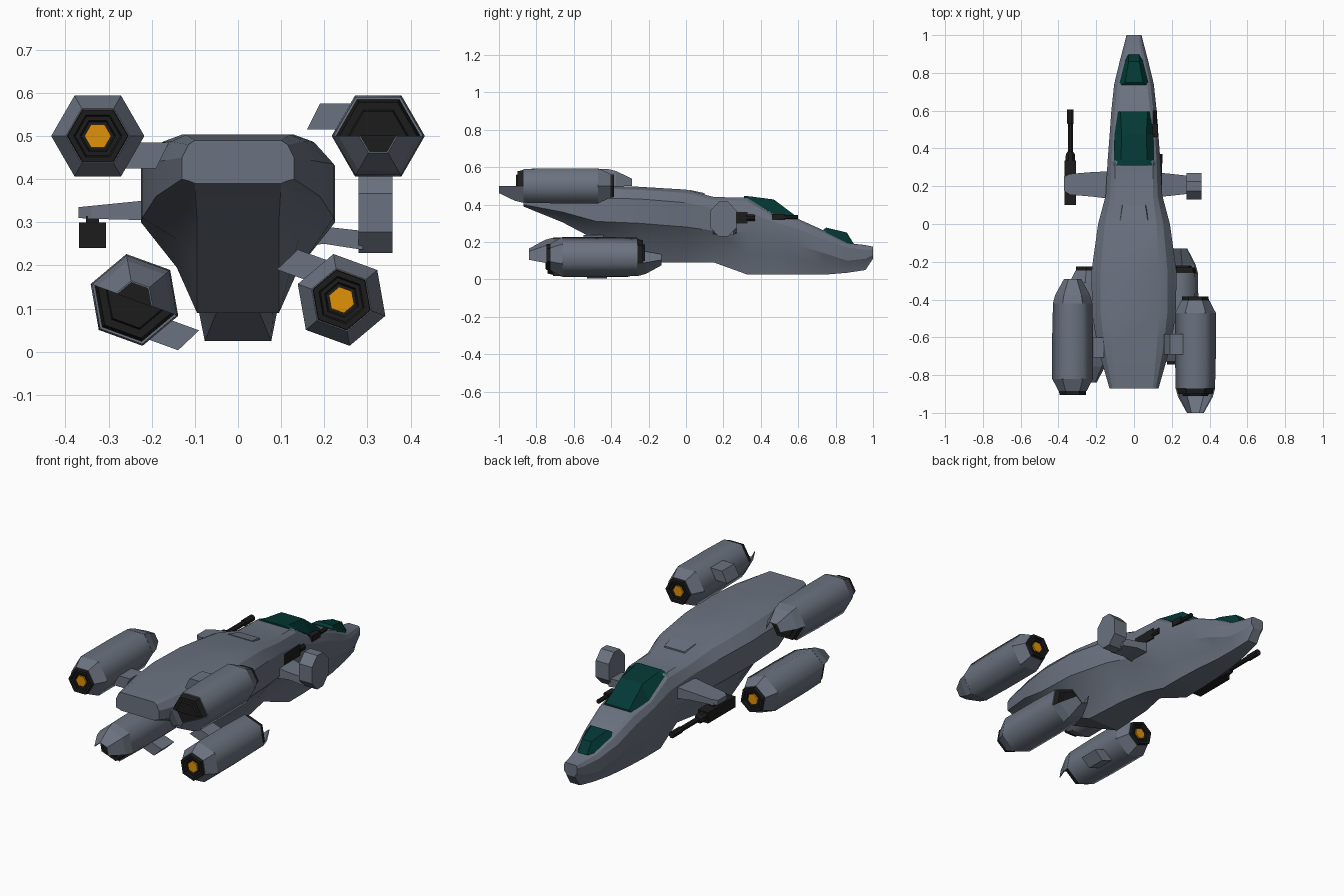
import bpy, bmesh, math
from mathutils import Vector

if "Cube" in bpy.data.objects:
    bpy.data.objects.remove(bpy.data.objects["Cube"])


def material(name, rgb):
    m = bpy.data.materials.new(name)
    m.diffuse_color = (*rgb, 1)
    m.use_nodes = True
    m.node_tree.nodes["Principled BSDF"].inputs["Base Color"].default_value = m.diffuse_color
    return m


GREY = material("hull grey", (0.147, 0.17, 0.215))
DARK = material("gunmetal black", (0.012, 0.012, 0.012))
TEAL = material("teal glass", (0.001, 0.04, 0.036))
ORANGE = material("orange glow", (0.75, 0.29, 0.002))


def loft(name, rings, mat, smooth=0, xf=None, body_only=False):
    """Skin equal-length closed rings of points and cap both ends."""
    bm = bmesh.new()
    vs = [[bm.verts.new(xf(Vector(p)) if xf else p) for p in r] for r in rings]
    n = len(rings[0])
    for a, b in zip(vs, vs[1:]):
        for i in range(n):
            j = (i + 1) % n
            bm.faces.new((a[i], a[j], b[j], b[i]))
    bm.faces.new(vs[0])
    bm.faces.new(vs[-1][::-1])
    bmesh.ops.recalc_face_normals(bm, faces=bm.faces)
    bm.normal_update()
    if smooth:
        for f in bm.faces:
            f.smooth = not body_only or abs(f.normal.y) < 0.06
        for e in bm.edges:
            e.smooth = e.calc_face_angle(0) < math.radians(smooth)
    me = bpy.data.meshes.new(name)
    bm.to_mesh(me)
    bm.free()
    me.materials.append(mat)
    ob = bpy.data.objects.new(name, me)
    bpy.context.collection.objects.link(ob)
    return ob


def arc(r, y, n=6, a0=0.0, a1=360.0, closed=True, cx=0.0, cz=0.0):
    """Points on a polygon round the y axis."""
    k = n if closed else n + 1
    out = []
    for i in range(k):
        a = math.radians(a0 + (a1 - a0) * i / n)
        out.append((cx + r * math.cos(a), y, cz + r * math.sin(a)))
    return out


def box(name, x, y, z, mat):
    ring = lambda yy: [(x[0], yy, z[0]), (x[1], yy, z[0]), (x[1], yy, z[1]), (x[0], yy, z[1])]
    return loft(name, [ring(y[0]), ring(y[1])], mat)


def tube(name, x, z, steps, mat, n=8):
    return loft(name, [arc(r, y, n, 22.5, 382.5, cx=x, cz=z) for y, r in steps], mat)


# Fuselage: y, top half width, top z, half width, side top z, side low z, bottom half width, bottom z
HULL = [
    (-0.87, .10, .490, .130, .450, .400, .100, .390),
    (-0.66, .12, .503, .190, .440, .360, .095, .305),
    (-0.48, .13, .503, .222, .435, .310, .095, .210),
    (-0.25, .13, .495, .225, .430, .300, .095, .090),
    (0.00, .12, .480, .190, .410, .280, .080, .090),
    (0.15, .10, .440, .150, .380, .260, .050, .090),
    (0.33, .10, .437, .140, .360, .250, .077, .025),
    (0.46, .095, .350, .130, .310, .220, .077, .025),
    (0.60, .085, .323, .120, .270, .180, .070, .025),
    (0.74, .07, .260, .105, .210, .140, .055, .025),
    (0.86, .045, .195, .076, .170, .100, .042, .035),
    (0.96, .03, .183, .050, .158, .110, .030, .050),
    (1.00, .03, .175, .040, .160, .130, .025, .110),
]
rings = []
for y, wt, zt, w, zh, zl, wb, zb in HULL:
    half = [(wt, zt), (wt + (w - wt) * .5, zt - (zt - zh) * .25), (w, zh), (w, zl),
            (wb + (w - wb) * .36, zb + (zl - zb) * .5), (wb, zb)]
    rings.append([(x, y, z) for x, z in half] + [(-x, y, z) for x, z in half[::-1]])
loft("fuselage", rings, GREY, smooth=22)


# Canopies and dorsal vent: y, base half width, base z, top half width, top z
def bubble(name, rows, mat):
    loft(name, [[(b, y, zb), (t, y, zt), (-t, y, zt), (-b, y, zb)] for y, b, zb, t, zt in rows], mat)


bubble("main_canopy", [(.31, .108, .433, .07, .446), (.34, .107, .428, .07, .444),
                       (.47, .104, .346, .065, .427), (.595, .085, .322, .072, .333)], TEAL)
bubble("nose_canopy", [(.735, .076, .250, .066, .266), (.75, .076, .250, .047, .277),
                       (.86, .048, .195, .028, .25), (.897, .035, .183, .028, .19)], TEAL)
bubble("dorsal_vent", [(.02, .085, .46, .072, .478), (.1, .072, .43, .06, .461)], GREY)


# Engine pods: one design placed four times with flips and a roll
def engine(name, cx, cz, y0, sx, sy, sz, tilt):
    c, s = math.cos(math.radians(tilt)), math.sin(math.radians(tilt))

    def xf(p):
        x, z = p.x * sx, p.z * sz
        return Vector((cx + x * c - z * s, y0 + p.y * sy, cz + x * s + z * c))

    def part(label, rings, mat, **kw):
        loft(f"{name}_{label}", rings, mat, xf=xf, **kw)

    part("pod", [arc(.074, .02), arc(.108, .085), arc(.108, .32), arc(.104, .485)],
         GREY, smooth=65, body_only=True)
    # exhaust nozzle with stepped recess and glow
    part("nozzle", [arc(.072, .03), arc(.07, .0), arc(.056, .0), arc(.052, .01),
                    arc(.042, .01), arc(.038, .018)], DARK)
    part("glow", [arc(.031, .009), arc(.031, .019)], ORANGE)
    # intake: dark stepped upper half, scoop lip below
    part("intake", [arc(.099, .48, 3, 0, 180, False), arc(.09, .515, 3, 0, 180, False),
                    arc(.07, .515, 3, 0, 180, False), arc(.066, .525, 3, 0, 180, False)], DARK)
    part("intake_floor", [arc(.094, .48), arc(.086, .492)], DARK)
    lip = lambda r, q, y: arc(r, y, 3, 180, 360, False) + arc(q, y, 3, 360, 180, False)
    part("intake_lip", [lip(.105, .096, .484), lip(.092, .084, .53), lip(.045, .041, .615)], GREY)
    # pylon stub
    quad = [(-.165, .015), (-.06, .015), (-.06, .075), (-.135, .075)]
    part("pylon", [[(x, t, z) for x, z in quad] for t in (.198, .305)], GREY)


engine("upper_right_engine", .325, .5, -.385, 1, -1, 1, 0)
engine("upper_left_engine", -.325, .5, -.905, -1, 1, -1, 0)
engine("lower_right_engine", .24, .12, -.745, 1, 1, 1, -20)
engine("lower_left_engine", -.24, .12, -.225, -1, -1, -1, -20)

# Left wing stub: tapered slab along x
wing = []
for x, ya, yb, za, zb in ((-.10, .13, .28, .29, .36), (-.22, .145, .275, .305, .35),
                          (-.34, .155, .265, .308, .338), (-.37, .175, .25, .31, .335)):
    wing.append([(x, ya, za), (x, yb, za), (x, yb, zb), (x, ya, zb)])
loft("wing_stub", wing, GREY)

# Left wing gun
box("gun_mount", (-.352, -.322), (.16, .26), (.295, .315), DARK)
box("gun_body", (-.369, -.306), (.10, .335), (.24, .30), DARK)
tube("gun_barrel", -.337, .272, [(.32, .028), (.37, .026), (.385, .014), (.53, .014),
                                 (.531, .018), (.605, .018)], DARK)

# Right sensor disc on its arm
disc = [(-.025, .093), (.025, .093), (.07, .045), (.07, -.045),
        (.025, -.093), (-.025, -.093), (-.07, -.045), (-.07, .045)]
loft("sensor_disc", [[(x, .2 + y, .322 + z) for y, z in disc] for x in (.279, .358)], GREY)
arm = []
for x, ya, yb, za, zb in ((.10, .14, .275, .24, .31), (.20, .15, .265, .25, .29), (.29, .16, .255, .236, .28)):
    arm.append([(x, ya, za), (x, yb, za), (x, yb, zb), (x, ya, zb)])
loft("sensor_arm", arm, GREY)

# Right side cannon housing and cheek gun
box("side_housing", (.10, .148), (.11, .33), (.30, .36), DARK)
tube("side_barrel", .135, .33, [(.32, .018), (.37, .018)], DARK)
box("cheek_gun_body", (.098, .128), (.46, .53), (.318, .35), DARK)
tube("cheek_gun_barrel", .112, .333, [(.52, .012), (.60, .012)], DARK)
